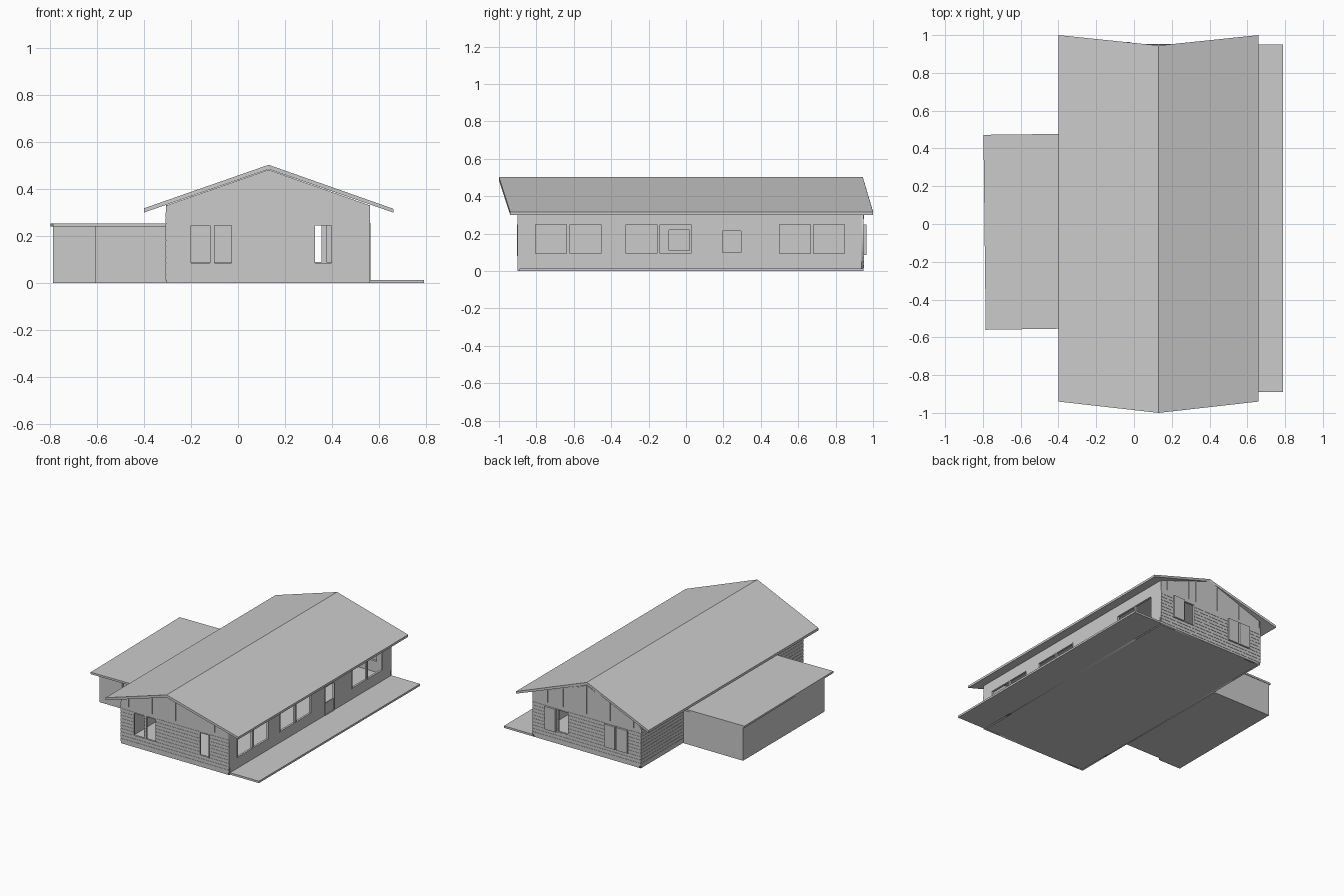
import bpy, math

if "Cube" in bpy.data.objects:
    bpy.data.objects.remove(bpy.data.objects["Cube"])

X0, X1, Y0, Y1, RX, RZ = -0.305, 0.56, -0.90, 0.95, 0.13, 0.50
T = 0.006  # half wall thickness


def mesh(name, verts, faces):
    me = bpy.data.meshes.new(name)
    me.from_pydata(verts, [], faces)
    ob = bpy.data.objects.new(name, me)
    bpy.context.collection.objects.link(ob)
    return ob


def boxes(name, items):
    """One object out of (x0, x1, y0, y1, z0, z1) boxes."""
    V, F = [], []
    for a, b, c, d, e, f in items:
        n = len(V)
        V += [(x, y, z) for x in (a, b) for y in (c, d) for z in (e, f)]
        F += [tuple(n + i for i in q) for q in
              ((0, 1, 3, 2), (4, 6, 7, 5), (0, 4, 5, 1), (2, 3, 7, 6), (0, 2, 6, 4), (1, 5, 7, 3))]
    return mesh(name, V, F)


def wall(name, outline, holes, loc, side=False):
    """Flat wall cut from a filled outline with rectangular openings."""
    cu = bpy.data.curves.new(name, 'CURVE')
    cu.dimensions, cu.fill_mode, cu.extrude = '2D', 'BOTH', T
    for pts in [outline] + [[(a, e), (b, e), (b, f), (a, f)] for a, b, e, f in holes]:
        s = cu.splines.new('POLY')
        s.points.add(len(pts) - 1)
        for p, q in zip(s.points, pts):
            p.co = (q[0], q[1], 0, 1)
        s.use_cyclic_u = True
    ob = bpy.data.objects.new(name, cu)
    bpy.context.collection.objects.link(ob)
    ob.location = loc
    ob.rotation_euler = (math.pi / 2, 0, math.pi / 2 if side else 0)
    bpy.ops.object.select_all(action='DESELECT')
    bpy.context.view_layer.objects.active = ob
    ob.select_set(True)
    bpy.ops.object.convert(target='MESH')


def slope(x):
    return RZ - abs(x - RX) * (0.349 if x < RX else 0.352)


def rows(a, b, holes, top):
    """Siding strips (u0, u1, z0, z1) interrupted at openings."""
    out, z = [], 0.015
    while z + 0.022 <= top:
        u = a
        for h in sorted(holes):
            if h[2] - 0.008 < z + 0.011 < h[3] + 0.008:
                out.append((u, h[0], z, z + 0.021))
                u = h[1]
        out.append((u, b, z, z + 0.021))
        z += 0.024
    return out


def frame(h, w=0.005):
    """Four bars lining an opening."""
    a, b, e, f = h
    return [(a, a + w, e, f), (b - w, b, e, f), (a, b, e, e + w), (a, b, f - w, f)]


# Openings (start, end, bottom, top)
front = [(-0.205, -0.115, 0.08, 0.25), (-0.105, -0.022, 0.08, 0.25), (0.322, 0.402, 0.08, 0.25)]
back = [(-0.205, -0.115, 0.085, 0.25), (-0.105, -0.022, 0.085, 0.25),
        (0.272, 0.36, 0.085, 0.25), (0.37, 0.455, 0.085, 0.25)]
right = [(y, y + 0.175, 0.09, 0.255) for y in (-0.81, -0.625, -0.325, -0.143, 0.495, 0.677)]
door = (0.19, 0.30, 0.012, 0.22)
left = [(-0.09, 0.02, 0.11, 0.22)]

# Walls
gable = [(X0, 0), (X1, 0), (X1, slope(X1) - 0.018), (RX, RZ - 0.018), (X0, slope(X0) - 0.018)]
wall("front_wall", gable, front, (0, Y0 + T, 0))
wall("back_wall", gable, back, (0, Y1 - T, 0))
for n, x, hs in (("right_wall", X1 - T, right + [door]), ("left_wall", X0 + T, left)):
    top = slope(x) - 0.018
    wall(n, [(Y0, 0), (Y1, 0), (Y1, top), (Y0, top)], hs, (x, 0, 0), True)

# Floor and terrace slab
boxes("house_floor", [(X0 + 0.01, X1 - 0.01, Y0 + 0.01, Y1 - 0.01, 0, 0.012)])
boxes("terrace_slab", [(X1, 0.79, -0.89, Y1, 0, 0.014)])

# Horizontal siding and gable battens
p = 0.002
boxes("front_siding", [(a, b, Y0 - p, Y0, e, f) for a, b, e, f in rows(X0, X1, front, 0.262)])
boxes("back_siding", [(a, b, Y1, Y1 + p, e, f) for a, b, e, f in rows(X0, X1, back, 0.262)])
boxes("left_siding", [(X0 - p, X0, a, b, e, f) for a, b, e, f in rows(Y0, Y1, left, 0.31)])
for n, a, b in (("front_battens", Y0 - p, Y0), ("back_battens", Y1, Y1 + p)):
    xs = [X0 + 0.06 + i * 0.0625 for i in range(13)]
    boxes(n, [(x - 0.003, x + 0.003, a, b, 0.277, slope(x) - 0.024) for x in xs])

# Window and door frames
q = 0.003
boxes("front_window_frames", [(a, b, Y0 - q, Y0 + 0.012, e, f) for h in front for a, b, e, f in frame(h)])
boxes("back_window_frames", [(a, b, Y1 - 0.012, Y1 + q, e, f) for h in back for a, b, e, f in frame(h)])
boxes("right_window_frames", [(X1 - 0.012, X1 + q, a, b, e, f) for h in right for a, b, e, f in frame(h)])
boxes("door_frame", [(X1 - 0.012, X1 + q, a, b, e, f) for a, b, e, f in frame(door)])
boxes("door_lower_panel", [(X1 - 0.008, X1 - 0.002, 0.195, 0.295, 0.014, 0.10)])

# Closed panels over back windows
boxes("back_shutters", [(a, b, Y1 + q, Y1 + 0.014, e, f) for a, b, e, f in back[:2] + back[3:]])

# Main roof: thin gabled sheet with raked ends
prof = [(-0.40, 0.318), (RX, 0.503), (0.66, 0.316), (0.66, 0.300), (RX, 0.484), (-0.40, 0.300)]
fy, by = [-0.94, -1.0, -0.94], [1.0, 0.945, 1.0]
ends = [0, 1, 2, 2, 1, 0]
V = [(x, fy[i], z) for (x, z), i in zip(prof, ends)] + [(x, by[i], z) for (x, z), i in zip(prof, ends)]
F = [(i, i + 6, (i + 1) % 6 + 6, (i + 1) % 6) for i in range(6)]
F += [(0, 1, 4, 5), (1, 2, 3, 4), (11, 10, 7, 6), (10, 9, 8, 7)]
mesh("main_roof", V, F)

# Side annex with flat roof and two front panels
boxes("annex_body", [(-0.785, X0 - 0.003, -0.44, 0.47, 0, 0.24)])
boxes("annex_front_panel", [(-0.785, -0.605, -0.46, -0.44, 0, 0.24)])
boxes("annex_door", [(-0.60, -0.31, -0.445, -0.44, 0.015, 0.238)])
top = [(-0.785, -0.56), (X0, -0.553), (X0, 0.478), (-0.797, 0.472)]
mesh("annex_roof", [(x, y, z) for z in (0.24, 0.254) for x, y in top],
     [(3, 2, 1, 0), (4, 5, 6, 7)] + [(i, (i + 1) % 4, (i + 1) % 4 + 4, i + 4) for i in range(4)])
